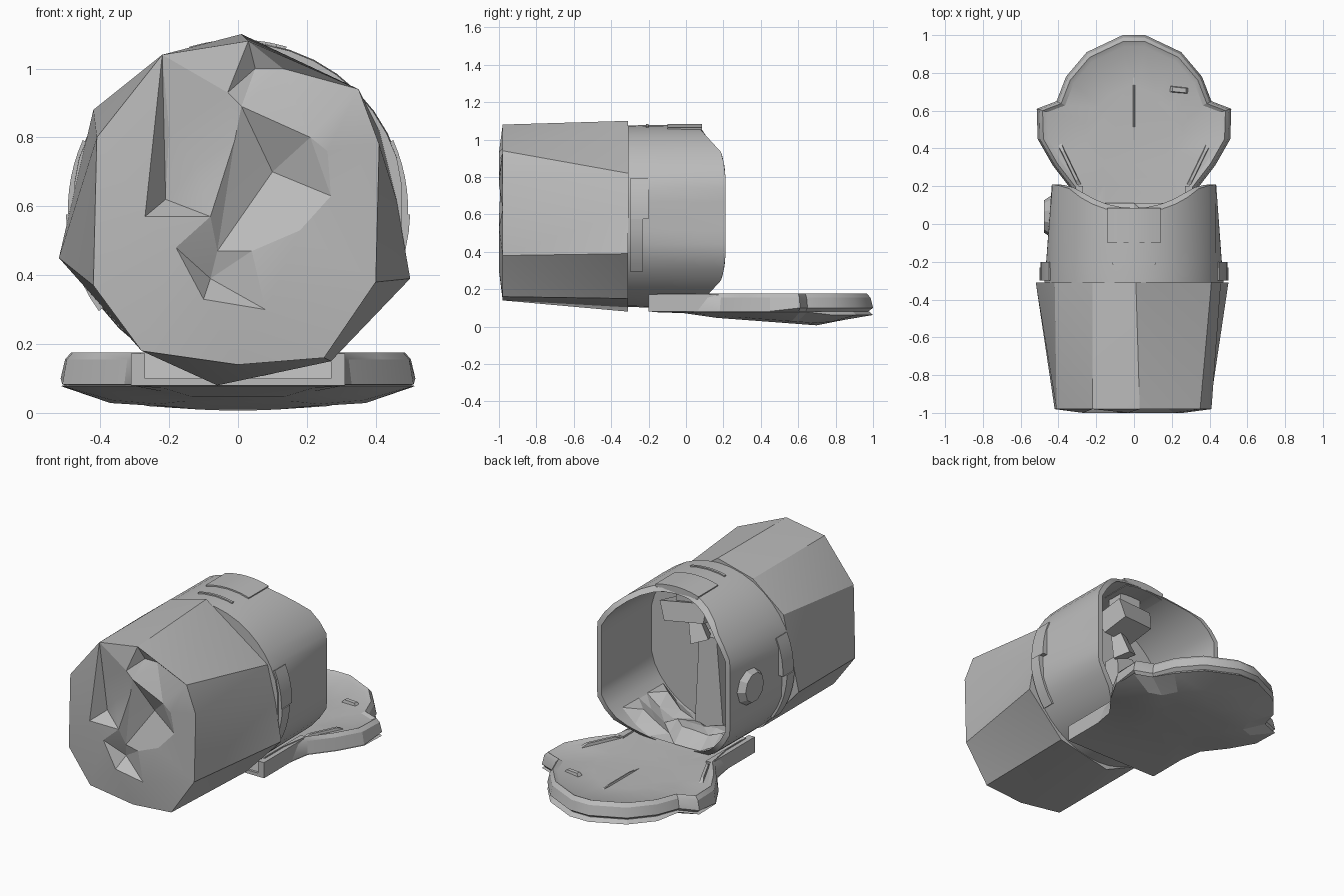
import bpy, bmesh, math, random
from mathutils import Vector, Matrix
from mathutils.geometry import delaunay_2d_cdt

if "Cube" in bpy.data.objects:
    bpy.data.objects.remove(bpy.data.objects["Cube"])

grey = bpy.data.materials.new("plain grey")
grey.use_nodes = True
colour = (0.5, 0.5, 0.5, 1)
grey.diffuse_color = colour
grey.node_tree.nodes["Principled BSDF"].inputs["Base Color"].default_value = colour


def finish(name, bm, smooth=None):
    bmesh.ops.recalc_face_normals(bm, faces=bm.faces)
    mesh = bpy.data.meshes.new(name)
    bm.to_mesh(mesh)
    bm.free()
    mesh.materials.append(grey)
    obj = bpy.data.objects.new(name, mesh)
    bpy.context.collection.objects.link(obj)
    if smooth:
        bpy.ops.object.select_all(action="DESELECT")
        obj.select_set(True)
        bpy.context.view_layer.objects.active = obj
        bpy.ops.object.shade_smooth_by_angle(angle=math.radians(smooth))
    return obj


def loft(bm, loops, cap_start=False, cap_end=False):
    rings = [[bm.verts.new(p) for p in loop] for loop in loops]
    for a, b in zip(rings, rings[1:]):
        for i in range(len(a)):
            j = (i + 1) % len(a)
            bm.faces.new((a[i], a[j], b[j], b[i]))
    for ring, wanted in ((rings[0], cap_start), (rings[-1], cap_end)):
        if wanted:
            bm.faces.new(ring)


def box(name, lo, hi, rot=(0, 0, 0), taper=1.0):
    lo, hi = Vector(lo), Vector(hi)
    size, mid = hi - lo, (lo + hi) / 2
    bm = bmesh.new()
    bmesh.ops.create_cube(bm, size=1)
    for v in bm.verts:
        k = taper if v.co.z > 0 else 1
        v.co = Vector((v.co.x * size.x * k, v.co.y * size.y * k, v.co.z * size.z))
    for axis, angle in zip("XYZ", rot):
        bmesh.ops.rotate(bm, verts=bm.verts, matrix=Matrix.Rotation(angle, 3, axis))
    bmesh.ops.translate(bm, verts=bm.verts, vec=mid)
    return finish(name, bm)


# Faceted barrel: two ten-sided outlines (x, z), narrower at the front
front = [(0.03, 1.08), (0.35, 0.94), (0.41, 0.78), (0.4, 0.38), (0.25, 0.16),
         (0, 0.14), (-0.28, 0.18), (-0.42, 0.37), (-0.41, 0.8), (-0.22, 1.04)]
rear = [(0.01, 1.1), (0.41, 0.82), (0.46, 0.62), (0.5, 0.39), (0.27, 0.15),
        (-0.06, 0.08), (-0.28, 0.18), (-0.52, 0.45), (-0.42, 0.88), (-0.22, 1.04)]
bm = bmesh.new()
loft(bm, [[(x, -0.98, z) for x, z in front], [(x, -0.31, z) for x, z in rear]], cap_end=True)
bmesh.ops.triangulate(bm, faces=bm.faces)
finish("barrel", bm, 24)

# Dented front plate: (x, z, depth behind the front plane), creases join dents
dents = [(-0.27, 0.57, 0), (-0.21, 0.62, .08), (-0.1, 0.63, .02), (-0.06, 0.47, .04),
         (-0.08, 0.57, 0), (-0.01, 0.79, .01), (-0.12, 0.72, .03), (-0.2, 0.82, .04),
         (0.01, 0.89, 0), (0.21, 0.8, 0), (0.1, 0.7, .08), (0.27, 0.63, .02),
         (0.18, 0.53, 0), (0.06, 0.51, .02), (0.26, 0.76, 0),
         (-0.18, 0.48, 0), (-0.1, 0.33, 0), (0.08, 0.3, 0), (-0.08, 0.39, .07),
         (0.04, 0.47, .01), (-0.03, 0.93, 0), (0.05, 1, .06), (0.13, 1, .06)]
creases = [(0, 1), (0, 4), (4, 15), (4, 5), (3, 5), (3, 4), (8, 9), (8, 10), (9, 10),
           (10, 12), (9, 11), (11, 12), (15, 18), (16, 18)]
points = [Vector(p) for p in front] + [Vector(p[:2]) for p in dents]
depth = [0.02] * len(front) + [d[2] for d in dents]
count = len(front)
edges = [(i, (i + 1) % count) for i in range(count)]
edges += [(a + count, b + count) for a, b in creases] + [(count - 1, count), (count - 1, count + 1)]
flat, _, tris, source, _, _ = delaunay_2d_cdt(points, edges, [], 1, 1e-5)
bm = bmesh.new()
verts = [bm.verts.new((p.x, -1 + (depth[s[0]] if s else 0.02), p.y))
         for p, s in zip(flat, source)]
for tri in tris:
    bm.faces.new([verts[i] for i in tri])
finish("front_plate", bm, 14)

# Rear shell: a round tube with flattened sides and a scooped open rim
MID = 0.59


def rim_y(height):
    steps = [(0, .21), (.25, .21), (.34, .19), (.4, .135), (.46, .08), (.5, .07)]
    for (a, ya), (b, yb) in zip(steps, steps[1:]):
        if height <= b:
            return ya + (yb - ya) * (height - a) / (b - a)
    return steps[-1][1]


def shell_point(angle, radius, half_width, y=None):
    x = max(-half_width, min(half_width, radius * math.sin(angle)))
    h = radius * math.cos(angle)
    return (x, rim_y(abs(h)) if y is None else y, MID + h)


def shell_loop(radius, half_width, y=None):
    return [shell_point(math.tau * i / 40, radius, half_width, y) for i in range(40)]


bm = bmesh.new()
loft(bm, [shell_loop(0.485, 0.475, -0.31), shell_loop(0.488, 0.465, -0.2),
          shell_loop(0.485, 0.435), shell_loop(0.455, 0.405),
          shell_loop(0.45, 0.42, -0.28)], cap_start=True, cap_end=True)
finish("rear_shell", bm, 25)


# Curved strips that hug the shell: latch, vent and side clamps
def strip(name, start, end, y0, y1, inner, outer):
    bm = bmesh.new()
    sections = []
    for i in range(7):
        a = start + (end - start) * i / 6
        sections.append([shell_point(a, r, r, y)
                         for r, y in ((inner, y0), (outer, y0), (outer, y1), (inner, y1))])
    loft(bm, sections, True, True)
    finish(name, bm, 25)


strip("latch_plate", -0.29, 0.29, -0.1, 0.085, 0.45, 0.494)
strip("vent_strip", -0.23, 0.23, -0.215, -0.2, 0.47, 0.494)
for side, word in ((-1, "right"), (1, "left")):
    strip(word + "_upper_clamp", side * 1.15, side * 1.6, -0.3, -0.2, 0.46, 0.494)
    strip(word + "_lower_clamp", side * 1.6, side * 2.2, -0.3, -0.23, 0.46, 0.5)

# Round knob on one side
bm = bmesh.new()
bmesh.ops.create_cone(bm, cap_ends=True, segments=10, radius1=0.115, radius2=0.085, depth=0.045)
bmesh.ops.rotate(bm, verts=bm.verts, matrix=Matrix.Rotation(-math.pi / 2, 3, "Y"))
bmesh.ops.translate(bm, verts=bm.verts, vec=(-0.455, 0.04, 0.6))
finish("side_knob", bm)

# Inside mechanism
box("hanging_block", (-0.1, -0.14, 0.83), (0.13, 0.02, 0.94), (0.3, 0.1, 0.2), 1.2)
box("block_bracket", (-0.06, -0.12, 0.92), (0.08, -0.02, 1.05))
box("joint", (-0.05, -0.16, 0.7), (0.05, -0.06, 0.83), (0.2, 0.3, 0.5), 0.6)
box("inner_post", (-0.16, -0.27, 0.18), (0.03, -0.1, 0.72), (0, 0.06, 0), 0.6)

# Crumpled floor inside the shell
random.seed(4)
bm = bmesh.new()
bmesh.ops.create_grid(bm, x_segments=8, y_segments=5, size=1)
for v in bm.verts:
    x = v.co.x * 0.34
    y = -0.08 + v.co.y * 0.19
    rise = random.uniform(0, 0.08) if abs(v.co.y) < 0.9 and abs(v.co.x) < 0.9 else -0.005
    v.co = (x, y, max(0.17, MID - math.sqrt(0.45 ** 2 - x * x)) + rise)
bmesh.ops.triangulate(bm, faces=bm.faces)
finish("crumpled_floor", bm)

# Fold-down lid: mirrored half outline (x, y)
half = [(0.06, 1), (0.25, 0.91), (0.36, 0.78), (0.41, 0.65), (0.515, 0.61),
        (0.51, 0.45), (0.43, 0.31), (0.33, 0.18), (0.3, 0), (0.3, -0.19)]
outline = half + [(-x, y) for x, y in reversed(half)]


def lid_loop(scale, z):
    return [(x * scale, 0.45 + (y - 0.45) * scale, z(y) if callable(z) else z)
            for x, y in outline]


def belly(y):
    return 0.005 + (0.075 * (0.72 - y) if y < 0.72 else 0.15 * (y - 0.72))


bm = bmesh.new()
loft(bm, [lid_loop(0.45, lambda y: belly(0.45 + (y - 0.45) * 0.45)),
          lid_loop(0.72, lambda y: belly(0.45 + (y - 0.45) * 0.72) + 0.012),
          lid_loop(1, lambda y: 0.078 if y < 0.7 else 0.062),
          lid_loop(0.96, 0.082)], True, True)
bmesh.ops.triangulate(bm, faces=bm.faces)
finish("lid_base", bm, 12)
bm = bmesh.new()
loft(bm, [lid_loop(0.95, 0.08), lid_loop(1, lambda y: 0.082 if y < 0.6 else 0.1),
          lid_loop(0.975, 0.155), lid_loop(0.94, 0.176),
          lid_loop(0.89, 0.163), lid_loop(0.5, 0.15)], True, True)
finish("lid_tray", bm, 25)

# Creases and side fins on the lid, then the hinge
box("lid_crease", (-0.008, 0.4, 0.145), (0.008, 0.85, 0.16), (0, 0, 0), 0.4)
box("lid_chip", (0.18, 0.69, 0.14), (0.3, 0.73, 0.172), (0, 0, -0.1), 0.6)
for side, word in ((-1, "right"), (1, "left")):
    box(word + "_lid_fin", (side * 0.34 - 0.015, 0.14, 0.14),
        (side * 0.34 + 0.015, 0.48, 0.176), (0, 0, side * -0.45), 0.5)
    box(word + "_hinge_arm", (side * 0.29 - 0.02, -0.2, 0.08), (side * 0.29 + 0.02, 0.2, 0.172))
box("hinge_bar", (-0.29, -0.2, 0.08), (0.29, -0.12, 0.1))
